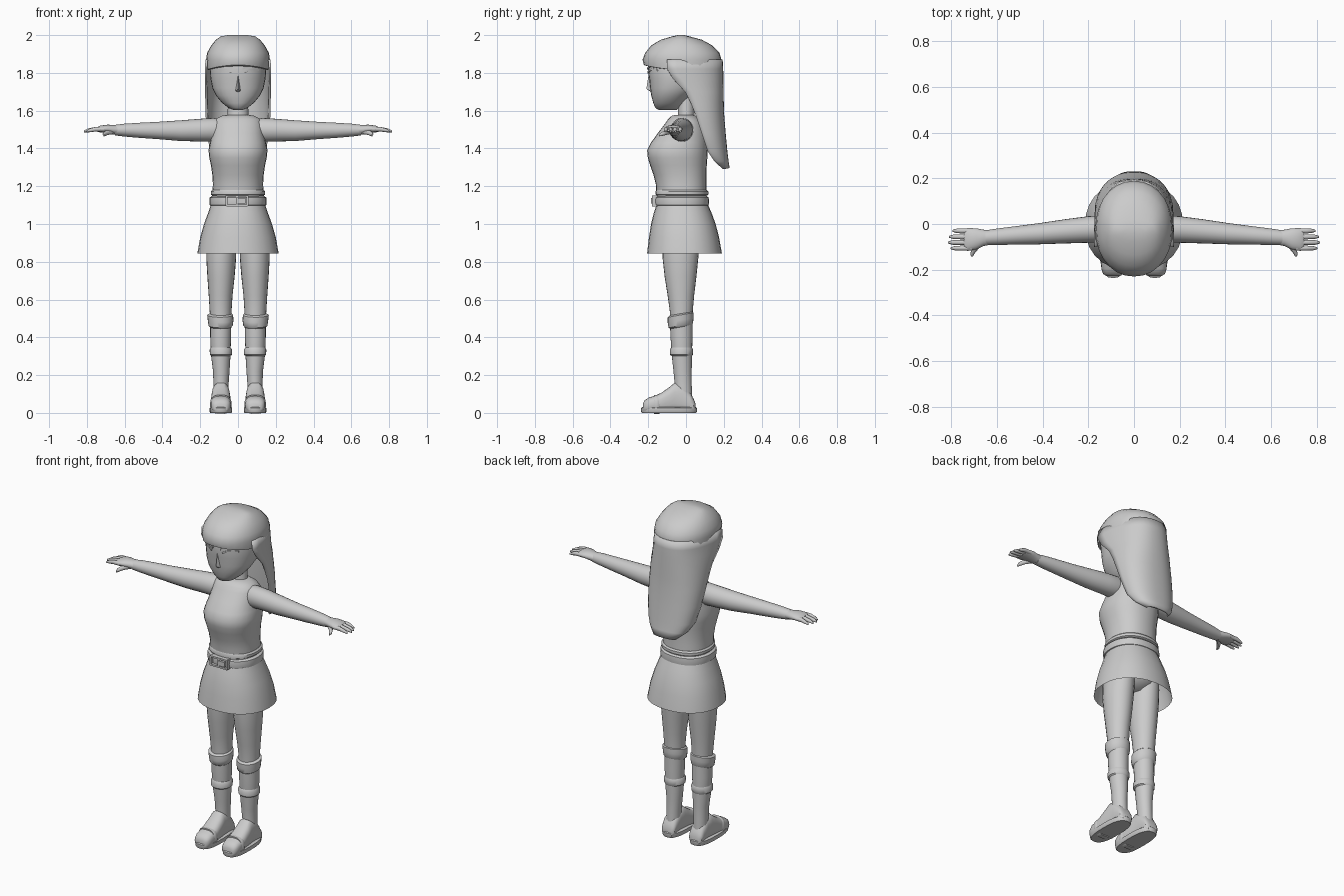
import bpy, math

grey = bpy.data.materials.new("plain grey")
grey.diffuse_color = (0.6, 0.6, 0.6, 1)
AXES = {"x": lambda p, a, b: (p, a, b), "y": lambda p, a, b: (a, p, b), "z": lambda p, a, b: (a, b, p)}


def spow(v, p):
    return math.copysign(abs(v) ** p, v)


def finish(name, verts, faces, mirror=False, angle=40):
    me = bpy.data.meshes.new(name)
    me.from_pydata(verts, [], faces)
    me.materials.append(grey)
    ob = bpy.data.objects.new(name, me)
    bpy.context.collection.objects.link(ob)
    bpy.ops.object.select_all(action="DESELECT")
    ob.select_set(True)
    bpy.context.view_layer.objects.active = ob
    bpy.ops.object.mode_set(mode="EDIT")
    bpy.ops.mesh.select_all(action="SELECT")
    bpy.ops.mesh.normals_make_consistent(inside=False)
    bpy.ops.object.mode_set(mode="OBJECT")
    bpy.ops.object.shade_smooth_by_angle(angle=math.radians(angle))
    if mirror:
        ob.modifiers.new("Mirror", "MIRROR").use_mirror_merge = False
    return ob


def loft(name, axis, rings, n=24, power=1.0, mirror=False, caps=True, angle=40):
    """Skin rings of (position, centre a, centre b, radius a, radius b)."""
    verts, faces = [], []
    for p, ca, cb, ra, rb in rings:
        for i in range(n):
            t = 2 * math.pi * i / n
            verts.append(AXES[axis](p, ca + ra * spow(math.cos(t), power), cb + rb * spow(math.sin(t), power)))
    for r in range(len(rings) - 1):
        for i in range(n):
            j = (i + 1) % n
            faces.append((r * n + i, r * n + j, r * n + n + j, r * n + n + i))
    if caps:
        faces += [tuple(range(n)), tuple(range(len(verts) - n, len(verts)))]
    return finish(name, verts, faces, mirror, angle)


def body(rows):
    """Turn (z, half width, front y, back y) rows into centred rings."""
    return [(z, 0, (f + b) / 2, w, (b - f) / 2) for z, w, f, b in rows]


def limb(rows):
    """Turn (z, inner x, outer x, front y, back y) rows into rings."""
    return [(z, (i + o) / 2, (f + b) / 2, (o - i) / 2, (b - f) / 2) for z, i, o, f, b in rows]


# Torso, hem and neck
loft("torso", "z", body([
    (1.14, .137, -.155, .11), (1.21, .133, -.16, .108), (1.26, .136, -.172, .108), (1.31, .143, -.19, .11),
    (1.35, .152, -.202, .113), (1.39, .156, -.206, .115), (1.43, .148, -.186, .115), (1.48, .138, -.15, .112),
    (1.53, .134, -.112, .095), (1.555, .122, -.095, .075), (1.573, .085, -.075, .05), (1.578, .05, -.05, .035)]),
    n=28, power=.9)
loft("top_hem", "z", body([(1.15, .135, -.15, .11), (1.156, .144, -.161, .118), (1.172, .144, -.161, .118),
                           (1.18, .135, -.158, .11)]), n=28, power=.9)
loft("neck", "z", body([(1.54, .06, -.05, .05), (1.58, .055, -.042, .045), (1.7, .052, -.045, .05)]))

# Skirt and the hips under it
loft("skirt", "z", body([(.845, .215, -.206, .19), (.93, .2, -.196, .175), (1.0, .18, -.185, .157),
                         (1.06, .158, -.17, .135), (1.105, .143, -.155, .115)]), n=28, power=.9, caps=False)
loft("hips", "z", body([(.88, .06, -.07, .03), (.92, .13, -.12, .08), (1.0, .155, -.14, .11),
                        (1.1, .138, -.145, .108)]))

# Belt and buckle
loft("belt", "z", body([(1.095, .138, -.15, .11), (1.1, .15, -.167, .12), (1.12, .152, -.17, .122),
                        (1.14, .15, -.167, .12), (1.148, .138, -.15, .11)]), n=28, power=.9)


def box(name, x0, x1, y0, y1, z0, z1, mirror=False, tilt=0):
    v = [(x, y, z + (tilt if x == x1 else 0)) for x in (x0, x1) for y in (y0, y1) for z in (z0, z1)]
    f = [(0, 1, 3, 2), (4, 6, 7, 5), (0, 4, 5, 1), (2, 3, 7, 6), (0, 2, 6, 4), (1, 5, 7, 3)]
    return finish(name, v, f, mirror)


for i, (z0, z1) in enumerate(((1.092, 1.102), (1.142, 1.152))):
    box(f"buckle_bar_{i}", -.06, .05, -.179, -.15, z0, z1)
for i, x in enumerate((-.065, -.01, .045)):
    box(f"buckle_post_{i}", x, x + .01, -.179, -.15, 1.094, 1.15)
box("buckle_tongue", -.005, .04, -.184, -.16, 1.108, 1.137)

# Legs with knee and shin cuffs
loft("leg", "z", limb([
    (.05, .05, .13, -.06, .035), (.15, .05, .13, -.06, .03), (.22, .045, .132, -.066, .03),
    (.3, .04, .142, -.075, .032), (.4, .037, .147, -.082, .034), (.48, .035, .147, -.085, .034),
    (.54, .034, .15, -.086, .036), (.62, .029, .155, -.097, .043), (.72, .018, .162, -.113, .055),
    (.82, .01, .168, -.124, .065), (.92, .008, .165, -.125, .075), (1.0, .01, .15, -.11, .08)]), mirror=True)
knee = loft("knee_cuff", "z", limb([(.452, .037, .145, -.08, .03), (.462, .028, .156, -.092, .037),
                             (.49, .024, .16, -.097, .04), (.518, .026, .163, -.097, .04),
                             (.526, .036, .148, -.085, .032)]), mirror=True)
for v in knee.data.vertices:  # cuff drops toward the front
    v.co.z += (v.co.y + .03) * .18
loft("shin_cuff", "z", limb([(.3, .042, .14, -.075, .03), (.308, .032, .149, -.084, .036),
                             (.335, .031, .15, -.085, .037), (.347, .04, .144, -.078, .032)]), mirror=True)

# Shoes
loft("shoe", "y", [(y, .091, h / 2, w, h / 2) for y, w, h in (
    (-.228, .03, .05), (-.218, .045, .068), (-.195, .052, .082), (-.165, .054, .09), (-.13, .053, .107),
    (-.09, .051, .135), (-.06, .048, .16), (-.02, .045, .15), (.02, .045, .11), (.04, .042, .075),
    (.05, .03, .05))], power=.75, mirror=True)
loft("shoe_sole", "z", [(0, .091, -.09, .056, .143), (.006, .091, -.09, .06, .147), (.026, .091, -.09, .06, .147),
                        (.03, .091, -.09, .055, .142)], power=.75, mirror=True)
loft("toe_strap", "y", [(y, .091, .045, w, .051) for y, w in ((-.17, .052), (-.162, .057), (-.148, .057), (-.14, .052))],
     power=.75, mirror=True)

# Arms
loft("arm", "x", [(.08, -.02, 1.5, .05, .055), (.13, -.022, 1.498, .06, .063), (.2, -.024, 1.497, .058, .06),
                  (.3, -.032, 1.494, .053, .055), (.42, -.043, 1.495, .046, .046), (.52, -.05, 1.496, .04, .04),
                  (.6, -.056, 1.497, .036, .034), (.65, -.06, 1.497, .032, .028)], mirror=True)

# Hands
loft("palm", "x", [(.62, -.058, 1.497, .03, .026), (.66, -.061, 1.499, .036, .025), (.69, -.065, 1.503, .046, .023),
                   (.73, -.068, 1.503, .05, .018), (.745, -.068, 1.5, .044, .012)], mirror=True)
for i, (y, tip) in enumerate(((-.03, .795), (-.056, .81), (-.081, .815), (-.106, .803))):
    loft(f"finger_{i}", "x", [(.71, y, 1.502, .011, .012), (.755, y, 1.502, .011, .012),
                              (tip - .02, y, 1.496, .01, .01), (tip, y, 1.49, .004, .005)], n=10, mirror=True)
loft("thumb", "y", [(-.08, .665, 1.492, .022, .016), (-.105, .692, 1.484, .014, .013),
                    (-.128, .707, 1.476, .01, .011), (-.143, .71, 1.47, .004, .006)], n=10, mirror=True)

# Head
loft("head", "z", body([
    (1.604, .025, -.145, -.05), (1.614, .05, -.162, -.035), (1.64, .083, -.173, -.01), (1.68, .117, -.184, .03),
    (1.72, .136, -.19, .08), (1.77, .146, -.195, .12), (1.82, .15, -.202, .14), (1.88, .14, -.195, .14),
    (1.94, .1, -.14, .09)]), n=28, power=.92)

# Nose, brows and closed eyelids
finish("nose", [(-.008, -.18, 1.79), (.008, -.18, 1.79), (-.019, -.178, 1.7), (.019, -.178, 1.7),
                (0, -.21, 1.715), (0, -.198, 1.79), (0, -.18, 1.695)],
       [(0, 5, 4, 2), (5, 1, 3, 4), (2, 4, 6), (4, 3, 6), (0, 1, 5), (0, 2, 6, 3, 1)])


def face_strip(name, pts, half):
    """Thin ribbon following the front of the face."""
    front = lambda x, lift: -.029 - (.172 + lift) * (1 - (abs(x) / .148) ** 2.15) ** .46
    v = [(x, front(x, lift), z + s) for x, z in pts for lift, s in ((0, -half), (.007, -half), (.007, half), (0, half))]
    f = [(4 * k + a, 4 * k + (a + 1) % 4, 4 * k + 4 + (a + 1) % 4, 4 * k + 4 + a)
         for k in range(len(pts) - 1) for a in range(4)]
    n = len(v)
    finish(name, v, f + [(0, 1, 2, 3), (n - 4, n - 3, n - 2, n - 1)], mirror=True)


face_strip("brow", [(.025, 1.822), (.06, 1.835), (.095, 1.837), (.12, 1.828)], .005)
face_strip("eyelid", [(.035, 1.803), (.06, 1.815), (.085, 1.818), (.112, 1.814)], .005)

# Hair: rounded cap with fringe
cap = loft("hair_cap", "z", body([
    (1.838, .155, -.212, .18), (1.842, .165, -.223, .187), (1.87, .169, -.23, .188), (1.905, .164, -.217, .178),
    (1.945, .142, -.185, .14), (1.975, .117, -.135, .085), (1.993, .092, -.075, .02), (2.0, .05, -.045, -.01)]),
    n=28, power=.95)
for v in cap.data.vertices:  # fringe falls lower toward the temples
    if v.co.z < 1.85:
        v.co.z -= .9 * v.co.x ** 2

# Hair: long back panel, rows of (z, half width, front edge y, back y)
rows = [(1.87, .166, -.1, .188), (1.82, .17, -.1, .191), (1.77, .17, -.07, .192), (1.7, .168, -.005, .193),
        (1.64, .167, .025, .194), (1.58, .166, .05, .196), (1.48, .158, .083, .204), (1.385, .142, .115, .213),
        (1.335, .115, .15, .219), (1.295, .07, .195, .225)]
n = 25
verts = [(w * spow(math.cos(math.pi * i / (n - 1)), .85), f + (b - f) * math.sin(math.pi * i / (n - 1)) ** .85, z)
         for z, w, f, b in rows for i in range(n)]
faces = [(r * n + i, r * n + i + 1, r * n + n + i + 1, r * n + n + i)
         for r in range(len(rows) - 1) for i in range(n - 1)]
hair = finish("hair_back", verts, faces)
shell = hair.modifiers.new("Thickness", "SOLIDIFY")
shell.thickness, shell.offset = .012, 0
